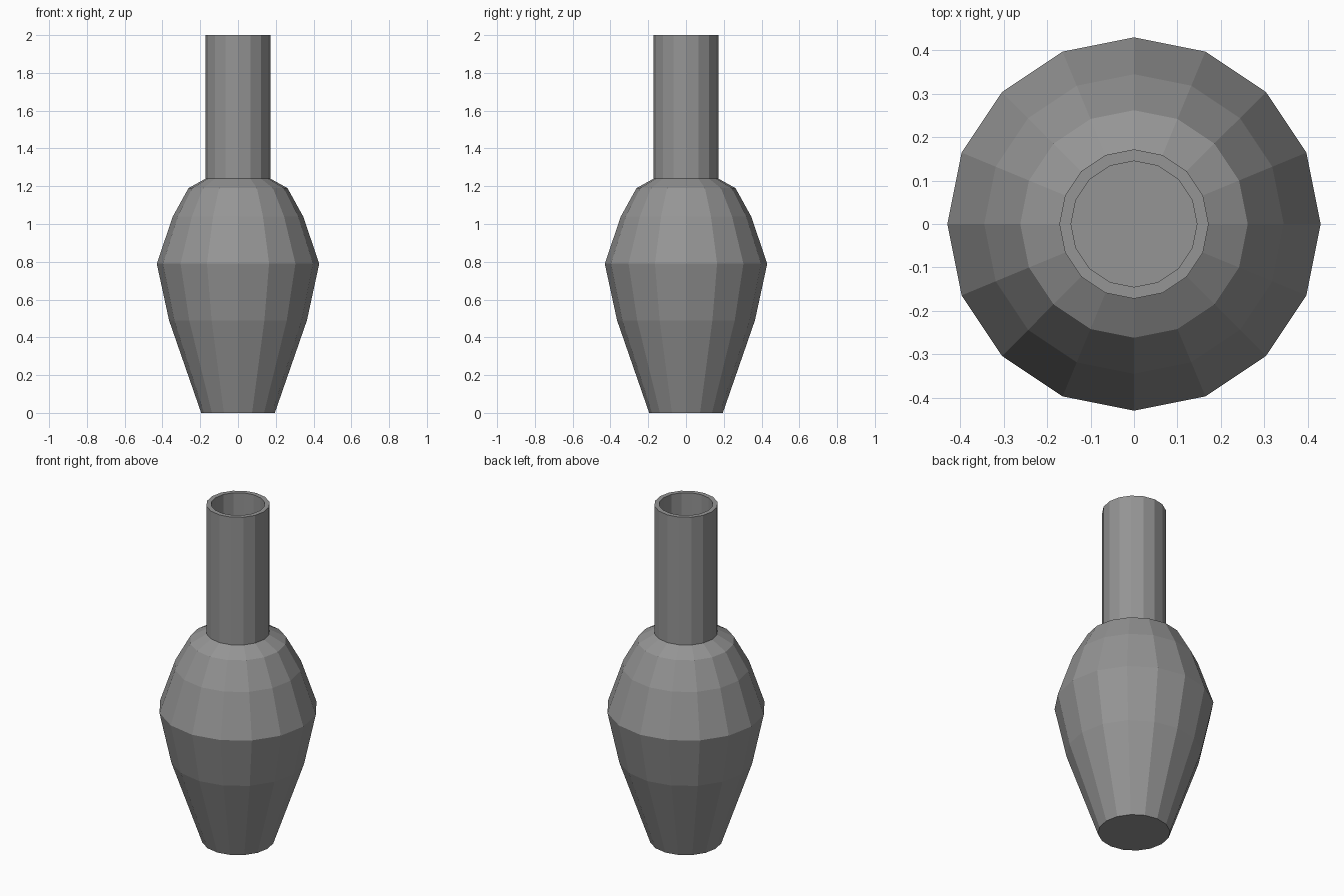
import bpy, bmesh, math

if "Cube" in bpy.data.objects:
    bpy.data.objects.remove(bpy.data.objects["Cube"])

SIDES = 16

grey = bpy.data.materials.new("mid_grey")
grey.diffuse_color = (0.30, 0.30, 0.30, 1)
grey.use_nodes = True
grey.node_tree.nodes["Principled BSDF"].inputs["Base Color"].default_value = grey.diffuse_color


def lathe(name, profile):
    """Spin a (radius, z) profile around z, capping both ends."""
    bm = bmesh.new()
    rings = [[bm.verts.new((r * math.cos(2 * math.pi * i / SIDES),
                            r * math.sin(2 * math.pi * i / SIDES), z))
              for i in range(SIDES)] for r, z in profile]
    for a, b in zip(rings, rings[1:]):
        for i in range(SIDES):
            j = (i + 1) % SIDES
            bm.faces.new((a[i], a[j], b[j], b[i]))
    bm.faces.new(rings[0][::-1])
    bm.faces.new(rings[-1])
    mesh = bpy.data.meshes.new(name)
    bm.to_mesh(mesh)
    bm.free()
    mesh.materials.append(grey)
    obj = bpy.data.objects.new(name, mesh)
    bpy.context.collection.objects.link(obj)
    return obj


# Vase: outer wall up to the lip, then the inner wall down to the floor
outer = [(0.195, 0), (0.365, 0.49), (0.43, 0.79), (0.345, 1.04),
         (0.262, 1.19), (0.172, 1.24), (0.172, 2.0)]
inner = [(0.145, 2.0), (0.145, 1.22), (0.24, 1.17), (0.32, 1.02),
         (0.40, 0.79), (0.337, 0.50), (0.175, 0.03)]
lathe("vase", outer + inner)
